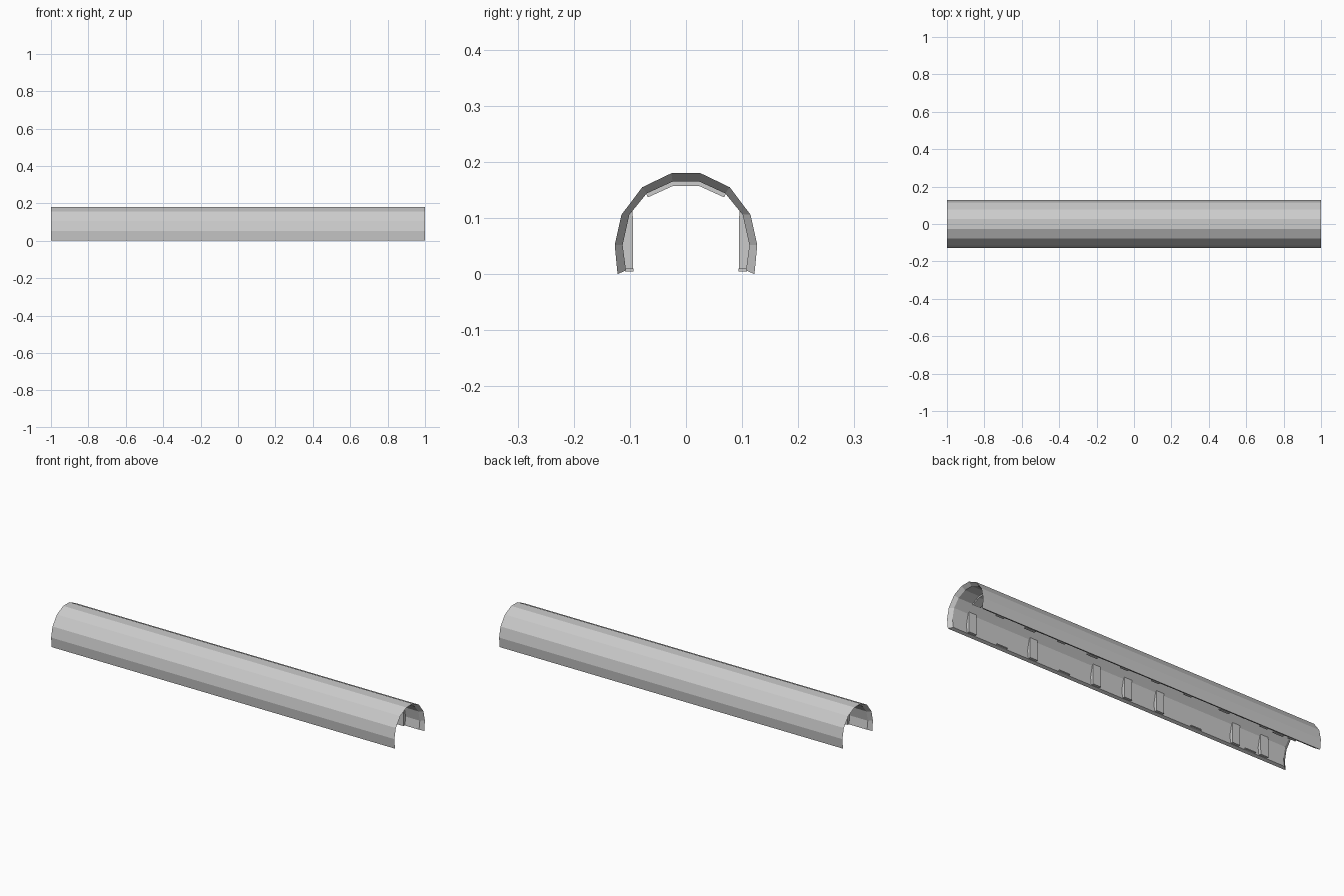
import bpy, bmesh

if "Cube" in bpy.data.objects:
    bpy.data.objects.remove(bpy.data.objects["Cube"])

grey = bpy.data.materials.new("light grey")
grey.diffuse_color = (0.6, 0.6, 0.6, 1)
grey.use_nodes = True
grey.node_tree.nodes["Principled BSDF"].inputs["Base Color"].default_value = grey.diffuse_color


def mirrored(half):
    """Half profile (y, z) from the +y foot to the crown, mirrored to a full arch."""
    return half + [(-y, z) for y, z in reversed(half)]


def finish(name, bm):
    bmesh.ops.recalc_face_normals(bm, faces=bm.faces)
    me = bpy.data.meshes.new(name)
    bm.to_mesh(me)
    bm.free()
    me.materials.append(grey)
    ob = bpy.data.objects.new(name, me)
    bpy.context.collection.objects.link(ob)


def prism(name, section, x, width):
    """Extrude a (y, z) section along x, centred on x."""
    bm = bmesh.new()
    a, b = ([bm.verts.new((x + s * width / 2, y, z)) for y, z in section] for s in (-1, 1))
    n = len(section)
    bm.faces.new(a)
    bm.faces.new(b)
    for i in range(n):
        j = (i + 1) % n
        bm.faces.new((a[i], a[j], b[j], b[i]))
    finish(name, bm)


# arched shell: outer and inner skins joined by a sloping rim
outer = mirrored([(.122, 0), (.127, .052), (.115, .106), (.078, .155), (.026, .18)])
inner = mirrored([(.107, .007), (.113, .052), (.101, .106), (.070, .144), (.024, .165)])
bm = bmesh.new()
o0, o1 = ([bm.verts.new((x, y, z)) for y, z in outer] for x in (-1, 1))
i0, i1 = ([bm.verts.new((x, y, z)) for y, z in inner] for x in (-.98, .98))
for k in range(len(outer) - 1):
    for p, q in ((o0, o1), (i0, i1), (o0, i0), (o1, i1)):
        bm.faces.new((p[k], p[k + 1], q[k + 1], q[k]))
for k in (0, -1):
    bm.faces.new((o0[k], o1[k], i1[k], i0[k]))
finish("arched_shell", bm)

# inner ribs on both walls, with straps under the crown
rib = [(.094, .009), (.108, .009), (.114, .052), (.102, .106), (.095, .114)]
strap = mirrored([(.071, .144), (.024, .166)]) + [(-.068, .137), (-.024, .157), (.024, .157), (.068, .137)]
for x in (.875, .513, .14, -.045, -.235, -.685, -.852):
    for s in (-1, 1):
        prism("wall_rib", [(s * y, z) for y, z in rib], x, .045)
    prism("crown_strap", strap, x, .045)

# small clips along the lower inside edges
clip = [(.094, .005), (.109, .005), (.109, .010), (.094, .010)]
for x in (.70, .33, -.45, -.77):
    for s in (-1, 1):
        prism("edge_clip", [(s * y, z) for y, z in clip], x, .06)
